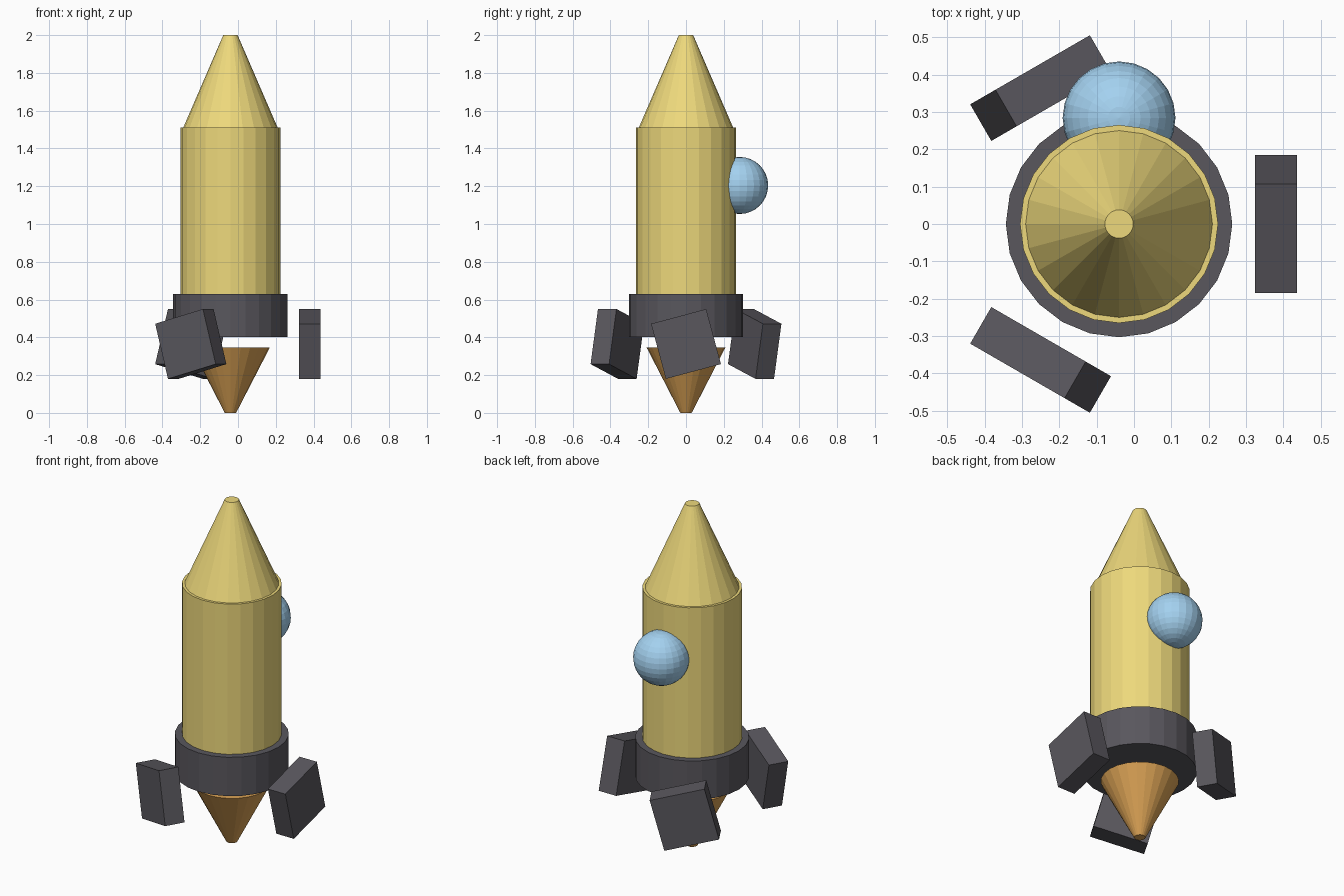
import bpy
from math import radians, pi
from mathutils import Matrix

if "Cube" in bpy.data.objects:
    bpy.data.objects.remove(bpy.data.objects["Cube"])

AXIS_X = -0.04   # rocket axis is slightly left of the bounding-box centre
SIDES = 24


def material(name, rgb):
    m = bpy.data.materials.new(name)
    m.diffuse_color = (*rgb, 1)
    m.use_nodes = True
    m.node_tree.nodes["Principled BSDF"].inputs["Base Color"].default_value = m.diffuse_color
    return m


YELLOW = material("yellow", (0.85, 0.69, 0.20))
DARK = material("dark_grey", (0.10, 0.095, 0.11))
ORANGE = material("orange", (0.70, 0.36, 0.09))
BLUE = material("blue", (0.37, 0.64, 0.87))


def finish(name, mat):
    ob = bpy.context.object
    ob.name = ob.data.name = name
    ob.data.materials.append(mat)
    return ob


def frustum(name, r_bottom, r_top, z0, z1, mat):
    bpy.ops.mesh.primitive_cone_add(
        vertices=SIDES, radius1=r_bottom, radius2=r_top, depth=z1 - z0,
        location=(AXIS_X, 0, (z0 + z1) / 2), rotation=(0, 0, pi / 2))
    return finish(name, mat)


# Turned parts stacked along the axis
frustum("nozzle", 0.03, 0.208, 0.0, 0.345, ORANGE)
frustum("base_collar", 0.303, 0.303, 0.403, 0.63, DARK)
frustum("body", 0.265, 0.265, 0.61, 1.51, YELLOW)
frustum("nose_cone", 0.25, 0.038, 1.51, 2.0, YELLOW)

# Round window bulging from the back
bpy.ops.mesh.primitive_uv_sphere_add(segments=24, ring_count=16, radius=0.151,
                                     location=(AXIS_X, 0.284, 1.204))
finish("window", BLUE)

# Three tilted block fins around the axis
for i in range(3):
    bpy.ops.mesh.primitive_cube_add(size=1)
    fin = finish(f"fin_{i + 1}", DARK)
    fin.matrix_world = (Matrix.Translation((AXIS_X, 0, 0.365))
                        @ Matrix.Rotation(radians(120 * i), 4, 'Z')
                        @ Matrix.Translation((0.42, 0, 0))
                        @ Matrix.Rotation(radians(15), 4, 'X')
                        @ Matrix.Diagonal((0.113, 0.302, 0.302, 1)))
